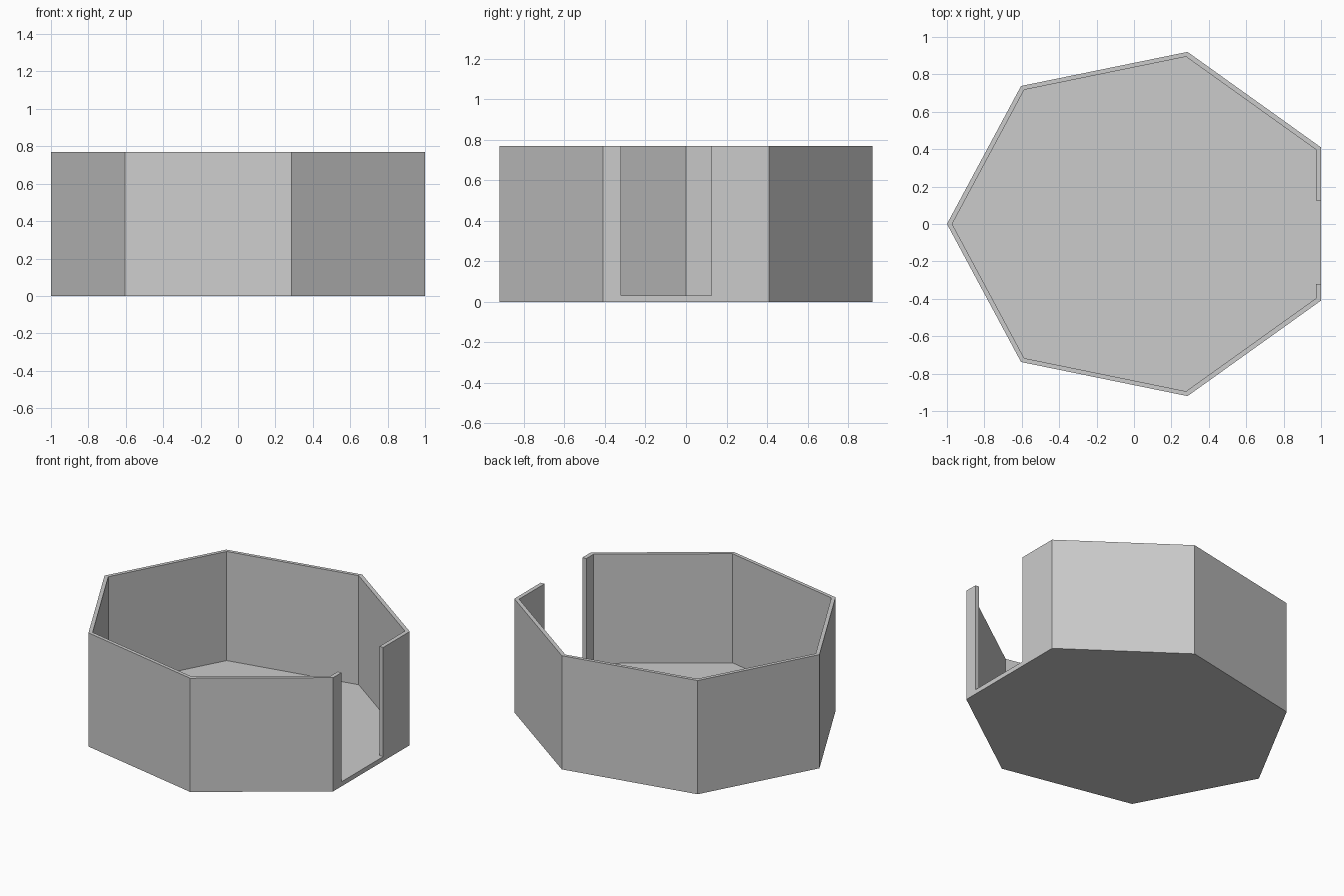
import bpy
import bmesh
from math import cos, sin, pi

if "Cube" in bpy.data.objects:
    bpy.data.objects.remove(bpy.data.objects["Cube"], do_unlink=True)

SIDES = 7
HEIGHT = 0.77
FLOOR = 0.031
INNER = 0.972             # inner outline relative to the outer one
GAP = (-0.321, 0.126)     # doorway along y in the +x wall
RADIUS = 2 / (1 + cos(pi / SIDES))
DEPTH = 0.897             # the heptagon is slightly squashed in y


def heptagon(scale):
    """Counter-clockwise outline, starting at the -x corner."""
    angles = [pi + 2 * pi * k / SIDES for k in range(SIDES)]
    return [((RADIUS - 1 + RADIUS * cos(a)) * scale,
             RADIUS * sin(a) * DEPTH * scale) for a in angles]


def prism(name, outline, bottom, top):
    bm = bmesh.new()
    base = bm.faces.new([bm.verts.new((x, y, bottom)) for x, y in outline])
    lid = bmesh.ops.extrude_face_region(bm, geom=[base])["geom"]
    verts = [v for v in lid if isinstance(v, bmesh.types.BMVert)]
    bmesh.ops.translate(bm, verts=verts, vec=(0, 0, top - bottom))
    bmesh.ops.recalc_face_normals(bm, faces=bm.faces)
    mesh = bpy.data.meshes.new(name)
    bm.to_mesh(mesh)
    bm.free()
    obj = bpy.data.objects.new(name, mesh)
    bpy.context.collection.objects.link(obj)
    return obj


grey = bpy.data.materials.new("plain_grey")
grey.use_nodes = True
colour = (0.6, 0.6, 0.6, 1)
grey.diffuse_color = colour
grey.node_tree.nodes["Principled BSDF"].inputs["Base Color"].default_value = colour

# Solid seven-sided tub
tub = prism("seven_sided_tub", heptagon(1), 0, HEIGHT)
tub.data.materials.append(grey)

# Cavity outline, reaching out through the doorway
cavity = heptagon(INNER)
doorway = [(INNER, GAP[0]), (1.2, GAP[0]), (1.2, GAP[1]), (INNER, GAP[1])]
middle = SIDES // 2 + 1
cutter = prism("cavity_cutter", cavity[:middle] + doorway + cavity[middle:], FLOOR, 1)
cutter.data.materials.append(grey)
cutter.hide_render = True
cutter.hide_viewport = True

# Hollow the tub and open the doorway in one cut
cut = tub.modifiers.new("hollow", "BOOLEAN")
cut.operation = "DIFFERENCE"
cut.solver = "EXACT"
cut.object = cutter
